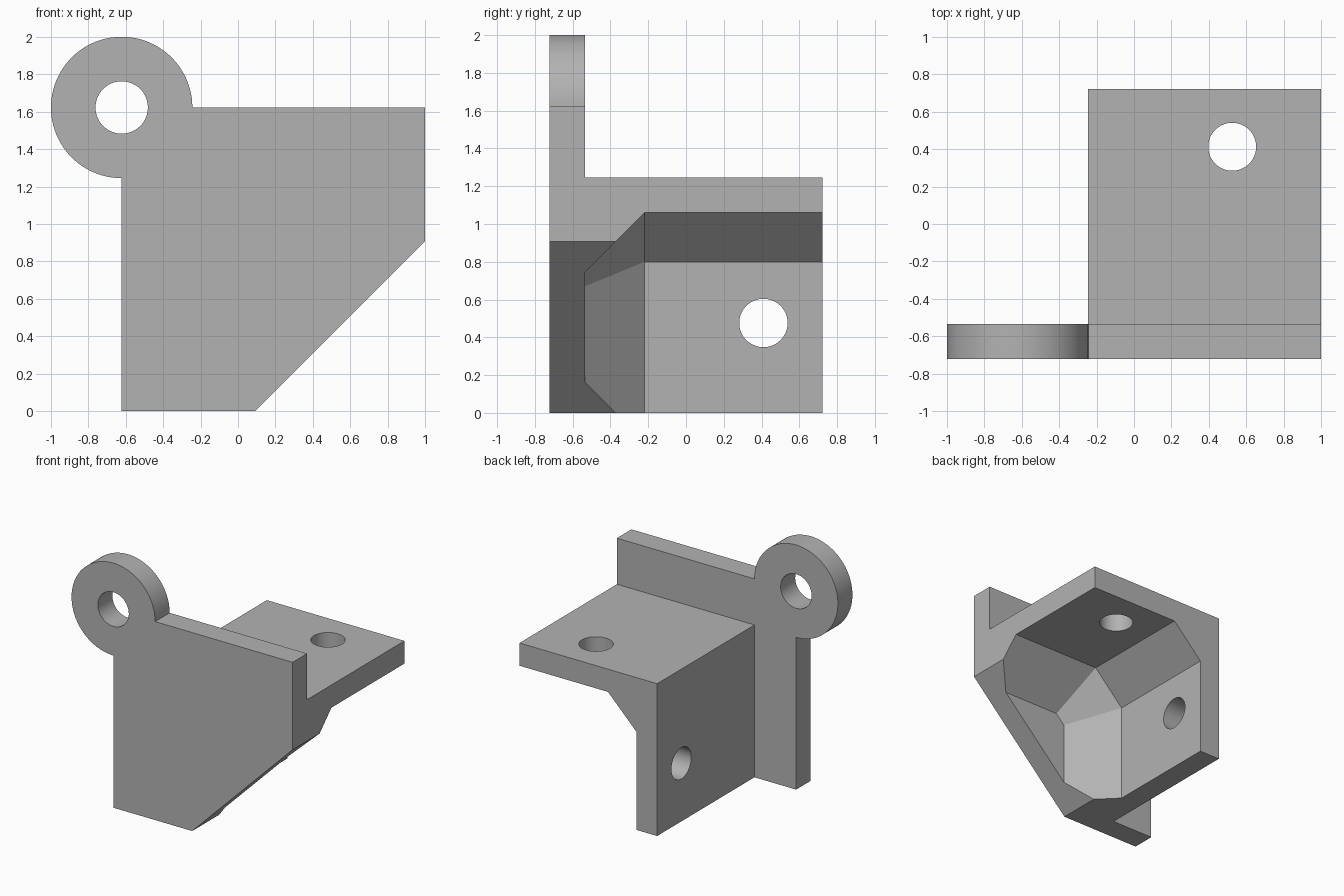
import bpy, bmesh, math
from mathutils import Vector, Matrix

cube = bpy.data.objects.get("Cube")
if cube:
    bpy.data.objects.remove(cube)

# Main dimensions
LEFT, WALL_IN = -0.245, -0.06            # upright wall, outer and inner x
FRONT, PLATE_BACK, BACK = -0.723, -0.535, 0.723
SHELF_TOP, SHELF_LOW, PLATE_TOP = 1.246, 1.06, 1.623
EYE_X, EYE_R, EYE_HOLE = -0.622, 0.378, 0.14
SLANT_X, SLANT_Z = 0.092, 0.907          # ends of the sloping lower edge
GUSSET, FILLET = 0.315, 0.26             # front chamfers and wall-shelf chamfer
BOLT_R = 0.128

grey = bpy.data.materials.new("plain grey")
grey.use_nodes = True
colour = (0.45, 0.45, 0.45, 1)
grey.diffuse_color = colour
grey.node_tree.nodes["Principled BSDF"].inputs["Base Color"].default_value = colour


def finish(bm, name):
    bmesh.ops.recalc_face_normals(bm, faces=bm.faces)
    mesh = bpy.data.meshes.new(name)
    bm.to_mesh(mesh)
    bm.free()
    mesh.materials.append(grey)
    obj = bpy.data.objects.new(name, mesh)
    bpy.context.collection.objects.link(obj)
    return obj


def prism(name, outline, y0, y1):
    """Extrude an x-z outline along y."""
    bm = bmesh.new()
    face = bm.faces.new([bm.verts.new((x, y0, z)) for x, z in outline])
    ext = bmesh.ops.extrude_face_region(bm, geom=[face])["geom"]
    verts = [v for v in ext if isinstance(v, bmesh.types.BMVert)]
    bmesh.ops.translate(bm, verts=verts, vec=(0, y1 - y0, 0))
    return finish(bm, name)


def drill(name, centre, axis, radius, length=0.5):
    bm = bmesh.new()
    turn = Vector(axis).to_track_quat("Z", "Y").to_matrix().to_4x4()
    bmesh.ops.create_cone(bm, cap_ends=True, segments=64, radius1=radius, radius2=radius,
                          depth=length, matrix=Matrix.Translation(centre) @ turn)
    return finish(bm, name)


def combine(target, other, operation):
    mod = target.modifiers.new(operation.lower(), "BOOLEAN")
    mod.operation, mod.solver, mod.object = operation, "EXACT", other
    bpy.context.view_layer.objects.active = target
    bpy.ops.object.modifier_apply(modifier=mod.name)
    bpy.data.objects.remove(other)


# Front plate with its round eye
arc = [math.radians(270 * i / 72) for i in range(73)]
outline = [(EYE_X + EYE_R * math.cos(a), PLATE_TOP + EYE_R * math.sin(a)) for a in arc]
outline += [(EYE_X, 0), (SLANT_X, 0), (1, SLANT_Z), (1, PLATE_TOP)]
bracket = prism("angle_bracket", outline, FRONT, PLATE_BACK)

# Solid block behind the plate, later hollowed into wall and shelf
block = prism("wall_and_shelf", [(LEFT, 0), (SLANT_X, 0), (1, SLANT_Z), (1, SHELF_TOP),
                                 (LEFT, SHELF_TOP)], PLATE_BACK, BACK)

# Hollow under the shelf, with chamfered inner edges and corner
bm = bmesh.new()
low, high = Vector((WALL_IN, PLATE_BACK, -1)), Vector((2, 2, SHELF_LOW))
bmesh.ops.create_cube(bm, size=1, matrix=Matrix.Translation((low + high) / 2)
                      @ Matrix.Diagonal((*(high - low), 1)))
gusset_y = PLATE_BACK + GUSSET
wall_end = Vector((WALL_IN, gusset_y, SHELF_LOW - FILLET))
shelf_end = Vector((WALL_IN + FILLET, gusset_y, SHELF_LOW))
plate_end = Vector((WALL_IN + GUSSET, PLATE_BACK, wall_end.z - GUSSET + 0.185))
corner = (shelf_end - wall_end).cross(plate_end - wall_end)
for point, normal in ((wall_end, (1, 1, 0)), (shelf_end, (0, 1, -1)),
                      (wall_end, (1, 0, -1)), (wall_end, corner)):
    cut = bmesh.ops.bisect_plane(bm, geom=bm.verts[:] + bm.edges[:] + bm.faces[:], dist=1e-5,
                                 plane_co=point, plane_no=normal, clear_inner=True)
    edges = [e for e in cut["geom_cut"] if isinstance(e, bmesh.types.BMEdge)]
    bmesh.ops.holes_fill(bm, edges=edges, sides=0)
hollow = finish(bm, "hollow")

combine(block, hollow, "DIFFERENCE")
combine(bracket, block, "UNION")

# Eye hole and the two bolt holes
for name, centre, axis, radius in (
        ("eye_hole", (EYE_X, (FRONT + PLATE_BACK) / 2, PLATE_TOP), (0, 1, 0), EYE_HOLE),
        ("shelf_hole", (0.525, 0.413, SHELF_TOP), (0, 0, 1), BOLT_R),
        ("wall_hole", (LEFT, 0.41, 0.476), (1, 0, 0), BOLT_R)):
    combine(bracket, drill(name, centre, axis, radius), "DIFFERENCE")

# Merge coplanar faces, then smooth only the round surfaces
bm = bmesh.new()
bm.from_mesh(bracket.data)
bmesh.ops.remove_doubles(bm, verts=bm.verts, dist=1e-4)
bmesh.ops.dissolve_limit(bm, angle_limit=math.radians(0.5), verts=bm.verts, edges=bm.edges)
bm.to_mesh(bracket.data)
bm.free()
bpy.ops.object.select_all(action="DESELECT")
bracket.select_set(True)
bpy.context.view_layer.objects.active = bracket
bpy.ops.object.shade_smooth_by_angle(angle=math.radians(20))
